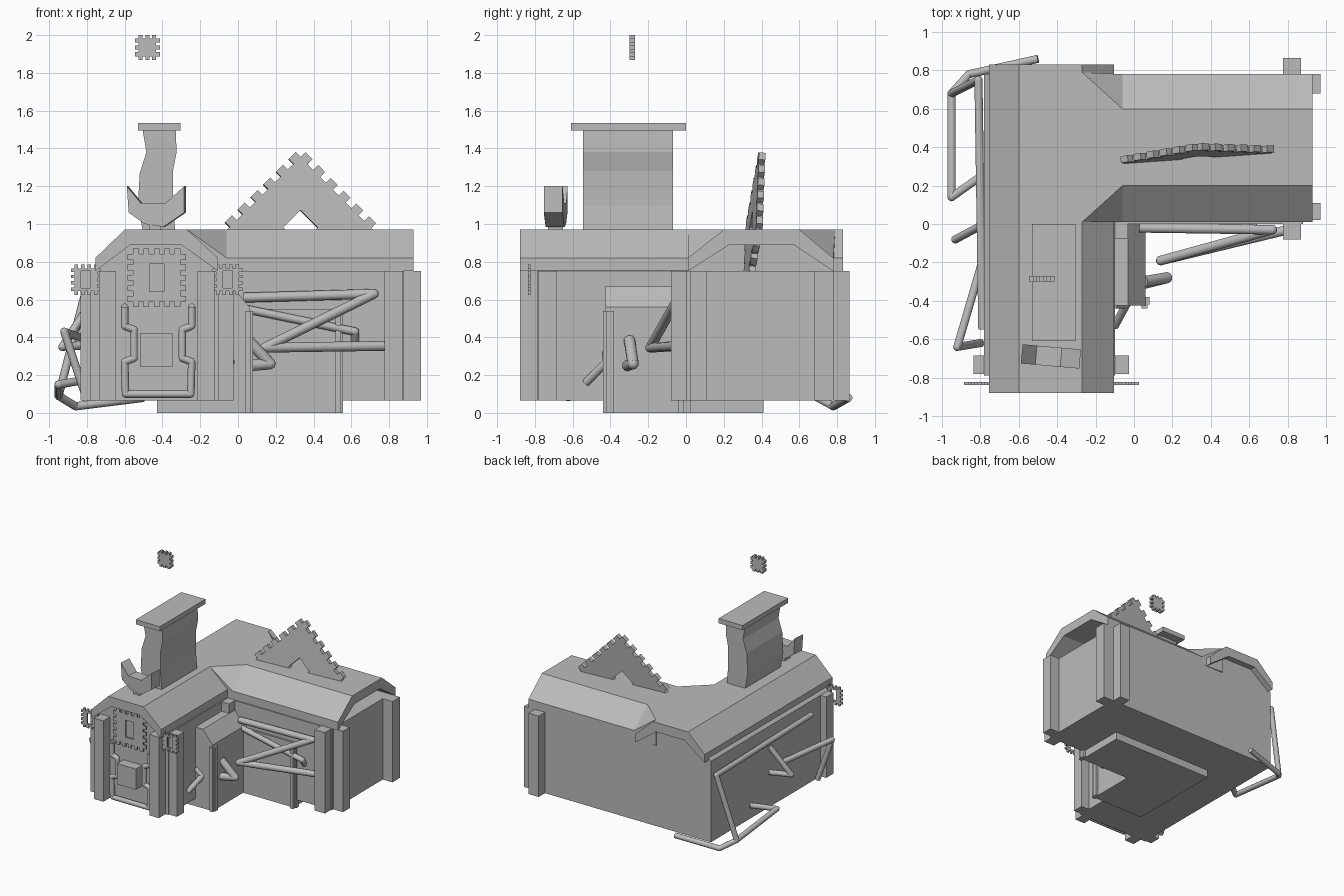
import bpy, bmesh
from math import radians
from mathutils import Matrix, Vector

cube = bpy.data.objects.get("Cube")
if cube:
    bpy.data.objects.remove(cube, do_unlink=True)

grey = bpy.data.materials.new("plain grey")
grey.use_nodes = True
grey.diffuse_color = (0.5, 0.5, 0.5, 1)
grey.node_tree.nodes["Principled BSDF"].inputs["Base Color"].default_value = (0.5, 0.5, 0.5, 1)


def finish(name, bm):
    bmesh.ops.recalc_face_normals(bm, faces=bm.faces)
    mesh = bpy.data.meshes.new(name)
    bm.to_mesh(mesh)
    bm.free()
    mesh.materials.append(grey)
    ob = bpy.data.objects.new(name, mesh)
    bpy.context.collection.objects.link(ob)
    return ob


def add_box(bm, lo, hi):
    lo, hi = Vector(lo), Vector(hi)
    m = Matrix.Translation((lo + hi) / 2) @ Matrix.Diagonal((hi - lo).to_4d())
    m[3][3] = 1
    bmesh.ops.create_cube(bm, size=1, matrix=m)


def box(name, lo, hi):
    bm = bmesh.new()
    add_box(bm, lo, hi)
    return finish(name, bm)


def prism(name, pts, axis, a, b):
    """Extrude a 2D profile along an axis from a to b."""
    def place(p, t):
        return {"x": (t, p[0], p[1]), "y": (p[0], t, p[1]), "z": (p[0], p[1], t)}[axis]
    bm = bmesh.new()
    face = bm.faces.new([bm.verts.new(place(p, a)) for p in pts])
    ext = bmesh.ops.extrude_face_region(bm, geom=[face])
    verts = [v for v in ext["geom"] if isinstance(v, bmesh.types.BMVert)]
    bmesh.ops.translate(bm, verts=verts, vec=Vector(place((0, 0), b)) - Vector(place((0, 0), a)))
    return finish(name, bm)


def hull(name, pts):
    bm = bmesh.new()
    for p in pts:
        bm.verts.new(p)
    bmesh.ops.convex_hull(bm, input=bm.verts)
    bmesh.ops.dissolve_limit(bm, angle_limit=0.01, verts=bm.verts, edges=bm.edges)
    return finish(name, bm)


def pipe(name, pts, r=0.022):
    """Straight round tubes with ball-like elbows along a path."""
    bm = bmesh.new()
    pts = [Vector(p) for p in pts]
    for p, q in zip(pts, pts[1:]):
        d = q - p
        m = Matrix.Translation((p + q) / 2) @ d.to_track_quat("Z", "Y").to_matrix().to_4x4()
        bmesh.ops.create_cone(bm, cap_ends=True, segments=10, radius1=r, radius2=r,
                              depth=d.length, matrix=m)
    for p in pts[1:-1]:
        bmesh.ops.create_icosphere(bm, subdivisions=2, radius=r, matrix=Matrix.Translation(p))
    ob = finish(name, bm)
    for f in ob.data.polygons:
        f.use_smooth = len(f.vertices) < 5
    return ob


def gear(name, centre, half, tooth, width, count, hole, thick, turn=(0, 0, 0)):
    """Square toothed plate standing in the xz plane, with an optional window."""
    bm = bmesh.new()
    t = thick / 2
    hx, hz = hole
    if hx:
        for s in (-1, 1):
            a, b = sorted((s * hx, s * half))
            add_box(bm, (a, -t, -half), (b, t, half))
            a, b = sorted((s * hz, s * half))
            add_box(bm, (-hx, -t, a), (hx, t, b))
    else:
        add_box(bm, (-half, -t, -half), (half, t, half))
    for i in range(count):
        c = (half - width / 2) * (2 * i / (count - 1) - 1)
        for s in (-1, 1):
            a, b = sorted((s * half, s * (half + tooth)))
            add_box(bm, (c - width / 2, -t, a), (c + width / 2, t, b))
            add_box(bm, (a, -t, c - width / 2), (b, t, c + width / 2))
    m = Matrix.Translation(centre)
    for angle, ax in zip(turn, "XZY"):
        m = m @ Matrix.Rotation(radians(angle), 4, ax)
    bm.transform(m)
    return finish(name, bm)


# Walls of the two wings
LOW, EAVE, TOP = 0.065, 0.75, 0.97
prism("front_wing_walls", [(-0.78, LOW), (-0.1, LOW), (-0.1, EAVE), (-0.27, 0.9),
                           (-0.6, 0.9), (-0.78, EAVE)], "y", -0.79, 0.78)
box("side_wing_walls", (-0.1, 0, LOW), (0.88, 0.78, EAVE))


# Roof shells, open at the gable ends
def roof(name, a, b, c, d, axis, start, end):
    prism(name, [(a, EAVE), (a, 0.82), (b, TOP), (c, TOP), (d, 0.82), (d, EAVE),
                 (c - 0.03, 0.89), (b + 0.03, 0.89)], axis, start, end)


roof("front_wing_roof", -0.755, -0.6, -0.27, -0.105, "y", -0.88, 0.83)
roof("side_wing_roof", 0.01, 0.2, 0.6, 0.78, "x", -0.06, 0.93)
hull("roof_junction", [(x, y, z) for x, y, z in (
    (-0.27, 0.01, TOP), (-0.27, 0.79, TOP), (-0.27, 0.01, EAVE), (-0.27, 0.79, EAVE),
    (-0.06, 0.2, TOP), (-0.06, 0.6, TOP), (-0.06, 0.01, 0.82), (-0.06, 0.78, 0.82),
    (-0.06, 0.01, EAVE), (-0.06, 0.78, EAVE))])

# Corner posts, given by their plan rectangles
posts = {"front_left_post": (-0.215, -0.88, -0.125, -0.78),
         "front_left_side_post": (-0.125, -0.78, -0.025, -0.685),
         "front_right_post": (-0.735, -0.88, -0.645, -0.78),
         "front_right_side_post": (-0.835, -0.78, -0.735, -0.685),
         "inner_corner_post": (-0.1, -0.075, -0.03, 0.02),
         "wing_front_post": (0.775, -0.08, 0.87, 0.02),
         "wing_front_side_post": (0.87, 0.02, 0.97, 0.11),
         "wing_back_post": (0.775, 0.76, 0.87, 0.865),
         "wing_back_side_post": (0.87, 0.68, 0.97, 0.78)}
for name, (x0, y0, x1, y1) in posts.items():
    box(name, (x0, y0, LOW), (x1, y1, EAVE))

# Lower inner building: porch wing, side wing and thin corner strips
prism("porch", [(-0.43, 0), (0.06, 0), (0.06, 0.56), (-0.03, 0.67), (-0.3, 0.67),
                (-0.43, 0.56)], "y", -0.425, 0.41)
box("inner_wing", (0.05, -0.015, 0), (0.53, 0.41, 0.55))
for name, x, y in (("porch_front_strip", 0.04, -0.44), ("porch_side_strip", 0.05, -0.42),
                   ("wing_strip", 0.515, -0.04), ("wing_side_strip", 0.525, -0.015)):
    box(name, (x, y, 0), (x + 0.03, y + 0.04, 0.54))

# Crooked chimney with cap
prism("chimney", [(-0.5, 0.94), (-0.53, 1.1), (-0.52, 1.27), (-0.485, 1.38), (-0.505, 1.5),
                  (-0.33, 1.5), (-0.325, 1.38), (-0.345, 1.28), (-0.345, 1.1), (-0.33, 0.94)],
      "y", -0.545, -0.07)
box("chimney_cap", (-0.53, -0.61, 1.495), (-0.305, 0, 1.535))

# Horned ornament on the roof
horn = prism("roof_horns", [(-0.155, 1.2), (-0.08, 1.11), (0.05, 1.11), (0.15, 1.2),
                            (0.15, 1.06), (0.04, 0.985), (-0.06, 1.0), (-0.145, 1.06)],
             "y", -0.05, 0.05)
horn.location = (-0.43, -0.69, 0)
horn.rotation_euler.z = radians(-5)
box("horn_foot", (-0.47, -0.73, 0.96), (-0.41, -0.65, 1.02))

# Toothed plates
gear("floating_gear", (-0.48, -0.285, 1.935), 0.047, 0.019, 0.022, 3, (0, 0), 0.03)
gear("roof_gear", (0.33, 0.36, 0.98), 0.265, 0.036, 0.052, 6, (0.065, 0.065), 0.035, (-6, 4, 45))
gear("gable_gear", (-0.43, -0.83, 0.715), 0.125, 0.03, 0.03, 5, (0.038, 0.072), 0.015)
for side, x in (("right", -0.805), ("left", -0.055)):
    gear(side + "_post_gear", (x, -0.83, 0.705), 0.06, 0.02, 0.018, 4, (0.025, 0.045), 0.015)

# Front box and its pipework
box("front_box", (-0.52, -0.875, 0.245), (-0.345, -0.78, 0.42))
front = [(-0.6, 0.56), (-0.6, 0.46), (-0.55, 0.44), (-0.55, 0.29), (-0.6, 0.27), (-0.595, 0.1)]
path = front + [(-0.845 - x, z) for x, z in reversed(front)]
pipe("front_pipes", [(x, -0.83, z) for x, z in path], 0.02)
for x in (-0.6, -0.245):
    pipe("front_pipe_bracket", [(x, -0.83, 0.56), (x, -0.78, 0.56)], 0.02)

# Pipes on the outer wall
pipe("corner_pipe", [(-0.5, 0.86, 0.08), (-0.86, 0.78, 0.035), (-0.95, 0.68, 0.09),
                     (-0.95, 0.14, 0.15), (-0.78, 0.26, 0.18)])
pipe("wall_pipe", [(-0.95, 0.68, 0.09), (-0.81, 0.75, 0.63), (-0.79, -0.55, 0.64)])
pipe("wall_elbow", [(-0.78, 0, 0.58), (-0.93, -0.08, 0.35), (-0.78, 0, 0.36)])
pipe("wall_bent_pipe", [(-0.78, -0.16, 0.38), (-0.92, -0.64, 0.43), (-0.8, -0.62, 0.07)])

# Pipes in the courtyard
pipe("yard_pipe", [(0.8, -0.03, 0.355), (0.14, -0.19, 0.345), (0.72, -0.03, 0.63),
                   (0.03, -0.02, 0.61)], 0.026)
pipe("yard_back_pipe", [(0.04, -0.02, 0.55), (0.62, -0.025, 0.43), (0.62, 0.01, 0.38)])
pipe("porch_elbow", [(0.05, -0.3, 0.39), (0.17, -0.28, 0.26), (0.05, -0.31, 0.25)], 0.03)
pipe("side_elbow", [(-0.1, -0.53, 0.16), (-0.04, -0.42, 0.27), (-0.1, -0.42, 0.32)])
